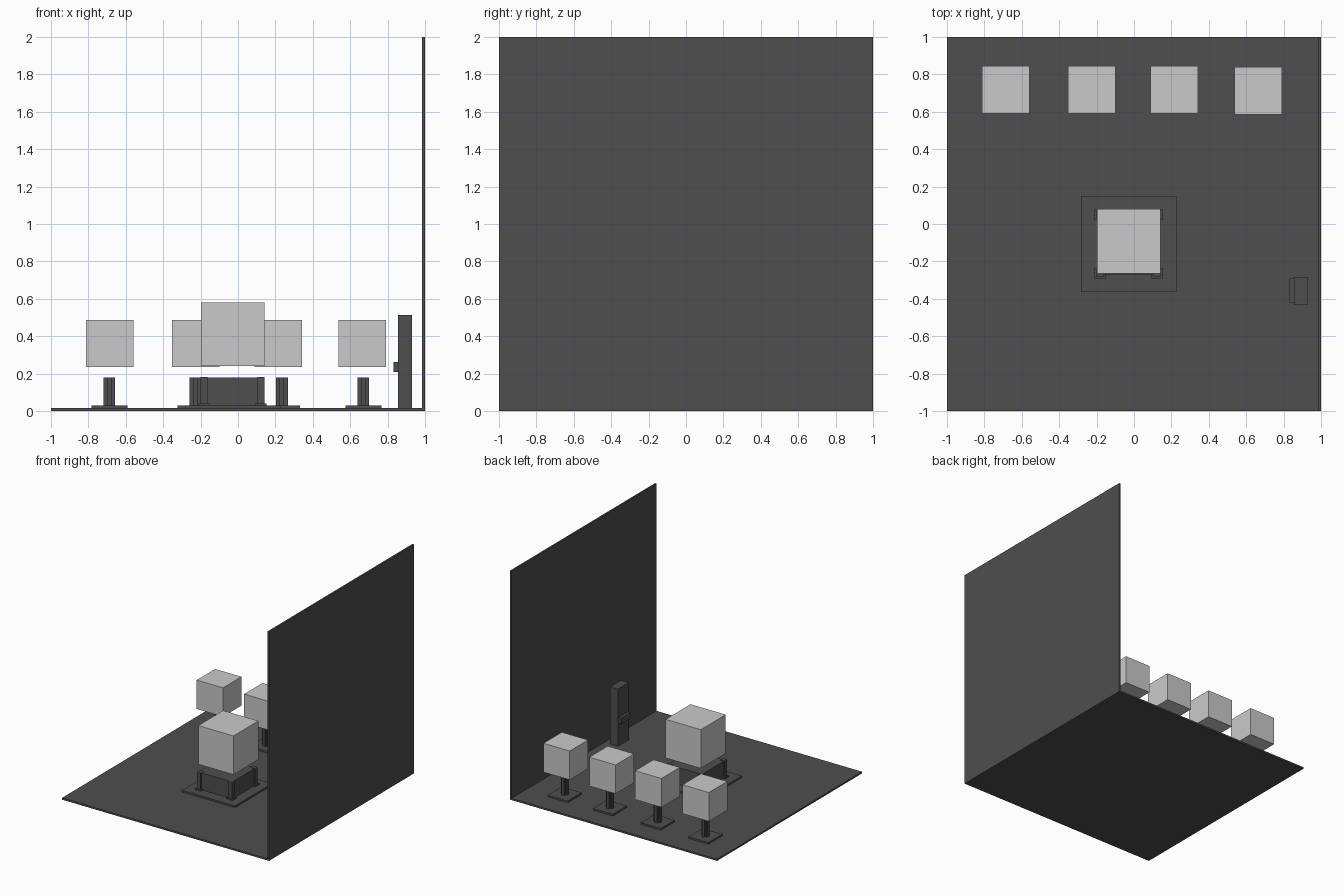
import bpy, bmesh

if "Cube" in bpy.data.objects:
    bpy.data.objects.remove(bpy.data.objects["Cube"])


def material(name, v):
    m = bpy.data.materials.new(name)
    m.diffuse_color = (v, v, v, 1)
    m.use_nodes = True
    m.node_tree.nodes["Principled BSDF"].inputs["Base Color"].default_value = m.diffuse_color
    return m


DARK = material("dark grey", 0.077)
LIGHT = material("light grey", 0.59)


def box(name, x, y, z, mat=DARK):
    """Box from (min, max) ranges along each axis."""
    bm = bmesh.new()
    bmesh.ops.create_cube(bm, size=1)
    for v in bm.verts:
        v.co = [r[0] if c < 0 else r[1] for c, r in zip(v.co, (x, y, z))]
    me = bpy.data.meshes.new(name)
    bm.to_mesh(me)
    bm.free()
    me.materials.append(mat)
    ob = bpy.data.objects.new(name, me)
    bpy.context.collection.objects.link(ob)
    return ob


def around(c, r):
    return (c - r, c + r)


# room: floor and right wall
box("floor", (-1, 1), (-1, 1), (0, 0.015))
box("wall", (0.985, 1), (-1, 1), (0.015, 2))

# row of four pedestals with floating boxes
for px, cx, cy in ((-0.688, -0.685, 0.717), (-0.228, -0.227, 0.717),
                   (0.235, 0.216, 0.717), (0.67, 0.663, 0.712)):
    py = 0.715
    box("pedestal_base", around(px, 0.096), around(py, 0.096), (0.015, 0.03))
    # post with a cross-shaped section
    box("pedestal_post_wide", around(px, 0.031), around(py, 0.012), (0.03, 0.18))
    box("pedestal_post_deep", around(px, 0.012), around(py, 0.031), (0.03, 0.18))
    box("pedestal_core", around(px, 0.02), around(py, 0.02), (0.03, 0.18))
    box("small_display_box", around(cx, 0.127), around(cy, 0.127),
        (0.235, 0.487), LIGHT)

# central stand
cx, cy = -0.029, -0.107
box("stand_base", around(cx, 0.255), around(cy, 0.257), (0.015, 0.03))
box("stand_body", around(cx, 0.162), around(cy, 0.162), (0.03, 0.178))
for sx in (-1, 1):
    for sy in (-1, 1):
        lx, ly = cx + sx * 0.152, cy + sy * 0.157
        box("stand_leg", around(lx, 0.019), around(ly, 0.019), (0.03, 0.182))
        box("stand_foot", around(lx, 0.029), around(ly, 0.028), (0.03, 0.04))
box("large_display_box", (-0.199, 0.141), (-0.264, 0.08), (0.242, 0.58), LIGHT)

# cabinet by the wall, with a small shelf on its face
box("cabinet", (0.855, 0.931), (-0.432, -0.284), (0.015, 0.514))
box("cabinet_shelf", (0.832, 0.855), (-0.42, -0.292), (0.21, 0.262))
